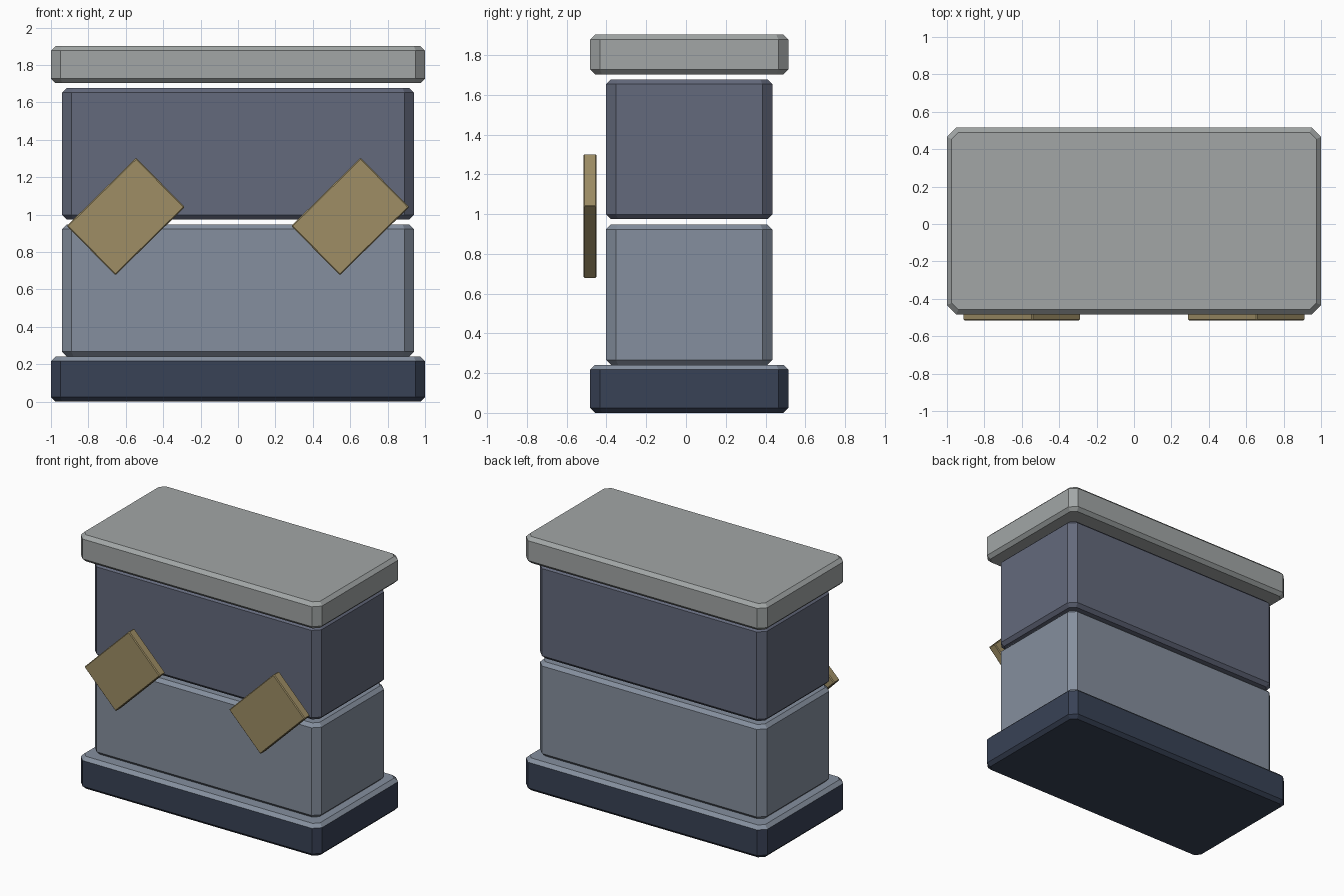
import bpy, bmesh, math
from mathutils import Matrix

if "Cube" in bpy.data.objects:
    bpy.data.objects.remove(bpy.data.objects["Cube"])


def material(name, rgb):
    m = bpy.data.materials.new(name)
    m.diffuse_color = (*rgb, 1)
    m.use_nodes = True
    m.node_tree.nodes["Principled BSDF"].inputs["Base Color"].default_value = m.diffuse_color
    return m


def chamfered_box(name, size, center, cut, edge, mats=(), tilt=0):
    """Box with cut vertical corners and chamfered top and bottom rims."""
    hx, hy, hz = (s / 2 for s in size)
    bm = bmesh.new()

    def ring(inset, z):
        x, y = hx - inset, hy - inset
        c = cut - inset * (2 - math.sqrt(2))
        pts = [(x, c - y), (x, y - c), (x - c, y), (c - x, y),
               (-x, y - c), (-x, c - y), (c - x, -y), (x - c, -y)]
        return [bm.verts.new((px, py, z)) for px, py in pts]

    rings = [ring(edge, -hz), ring(0, edge - hz), ring(0, hz - edge), ring(edge, hz)]
    bm.faces.new(rings[0][::-1])
    top = [bm.faces.new(rings[3])]
    for k in range(3):
        a, b = rings[k], rings[k + 1]
        for i in range(8):
            j = (i + 1) % 8
            f = bm.faces.new((a[i], a[j], b[j], b[i]))
            if k == 2:
                top.append(f)
    # an optional second material covers the top and its rim
    if len(mats) > 1:
        for f in top:
            f.material_index = 1
    if tilt:
        bm.transform(Matrix.Rotation(tilt, 4, 'Y') @ Matrix.Rotation(math.pi / 2, 4, 'X'))
    mesh = bpy.data.meshes.new(name)
    bm.to_mesh(mesh)
    bm.free()
    for m in mats:
        mesh.materials.append(m)
    ob = bpy.data.objects.new(name, mesh)
    ob.location = center
    bpy.context.collection.objects.link(ob)
    return ob


navy = material("navy", (0.040, 0.054, 0.092))
slate = material("slate", (0.235, 0.275, 0.342))
violet = material("violet_grey", (0.126, 0.142, 0.20))
brass = material("brass", (0.342, 0.27, 0.13))
stone = material("stone", (0.36, 0.382, 0.38))

YC = 0.016
# stacked blocks: name, width, depth, bottom, top, materials
blocks = [
    ("base", 2.0, 0.998, 0.0, 0.242, (navy, slate)),
    ("lower_body", 1.88, 0.836, 0.242, 0.948, (slate,)),
    ("upper_body", 1.88, 0.836, 0.974, 1.678, (violet,)),
    ("top_slab", 2.0, 0.998, 1.703, 1.902, (stone,)),
]
for name, w, d, z0, z1, mats in blocks:
    chamfered_box(name, (w, d, z1 - z0), (0, YC, (z0 + z1) / 2), 0.05, 0.025, mats)

# two tilted plates floating in front, both leaning the same way
for side, x in (("left", -0.6), ("right", 0.6)):
    chamfered_box(side + "_plate", (0.52, 0.37, 0.066), (x, -0.483, 0.99),
                  0.005, 0.006, (brass,), math.radians(-44.5))
